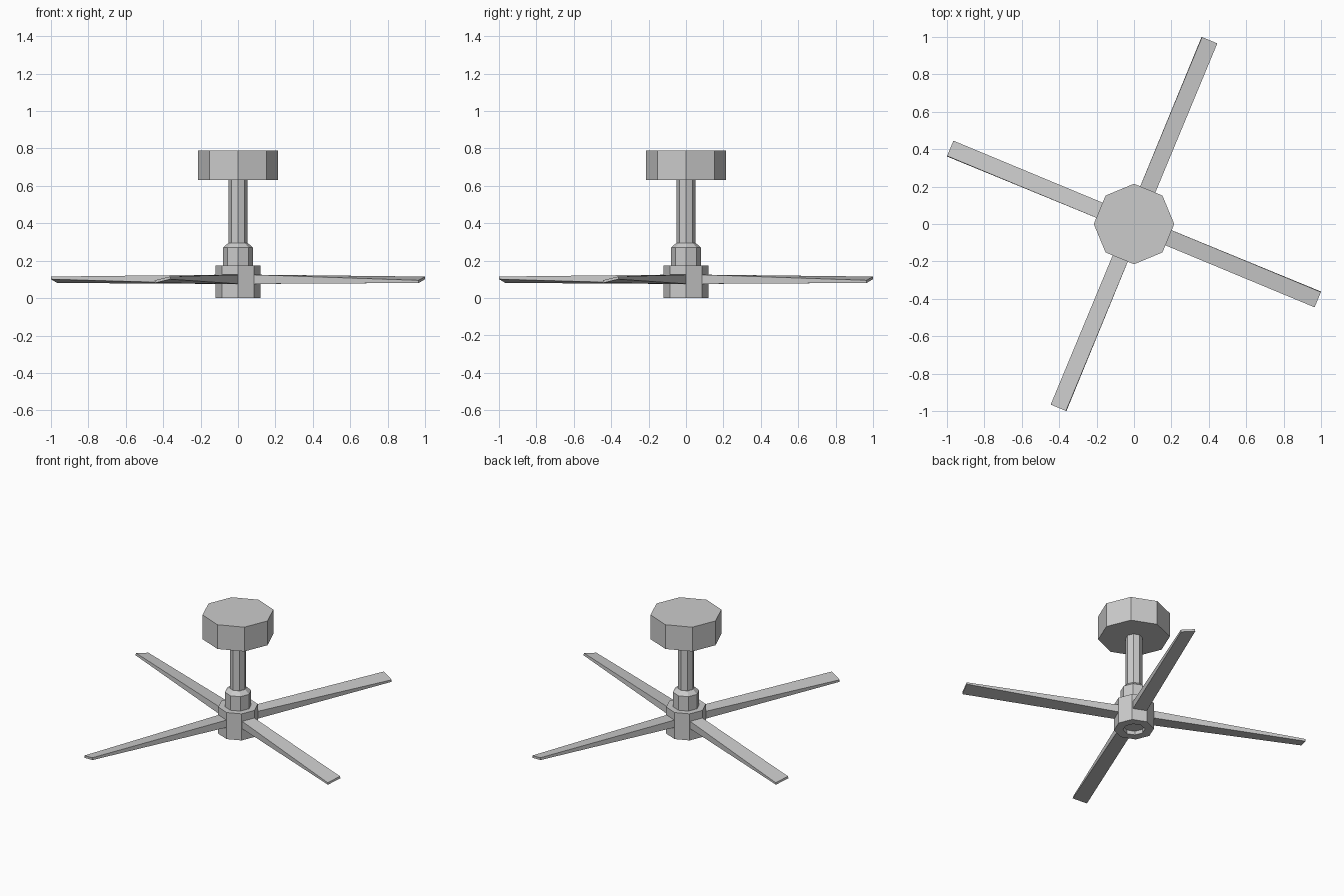
import bpy, math

if "Cube" in bpy.data.objects:
    bpy.data.objects.remove(bpy.data.objects["Cube"])

SIDES = 8


def make_object(name, verts, faces):
    mesh = bpy.data.meshes.new(name)
    mesh.from_pydata(verts, [], faces)
    mesh.update()
    obj = bpy.data.objects.new(name, mesh)
    bpy.context.collection.objects.link(obj)
    return obj


def lathe(name, profile):
    """Flat-faced octagonal solid from (radius, z) points listed bottom to top, capped."""
    verts, faces = [], []
    for r, z in profile:
        for i in range(SIDES):
            a = 2 * math.pi * i / SIDES
            verts.append((r * math.cos(a), r * math.sin(a), z))
    for k in range(len(profile) - 1):
        for i in range(SIDES):
            j = (i + 1) % SIDES
            a, b = k * SIDES, (k + 1) * SIDES
            faces.append((a + i, a + j, b + j, b + i))
    faces.append(tuple(reversed(range(SIDES))))
    top = (len(profile) - 1) * SIDES
    faces.append(tuple(range(top, top + SIDES)))
    return make_object(name, verts, faces)


# Ceiling mount, rod and collar
lathe("ceiling_mount", [(0.215, 0.63), (0.215, 0.79)])
lathe("down_rod", [(0.05, 0.28), (0.05, 0.64)])
lathe("rod_collar", [(0.08, 0.165), (0.08, 0.27), (0.052, 0.295)])

# Motor hub with a shallow recess underneath
lathe("motor_hub", [(0.066, 0.025), (0.066, 0.0), (0.12, 0.0), (0.12, 0.175)])

# Blades: square thick root twisting into a thin pitched tip, one per alternate hub face
root = [(-0.041, 0.076), (0.046, 0.076), (0.046, 0.125), (-0.041, 0.125)]
tip = [(-0.040, 0.081), (0.049, 0.101), (0.046, 0.115), (-0.042, 0.095)]
for n in range(4):
    verts = [(0.10, y, z) for y, z in root] + [(1.062, y, z) for y, z in tip]
    faces = [(i, i + 4, (i + 1) % 4 + 4, (i + 1) % 4) for i in range(4)]
    faces += [(0, 1, 2, 3), (7, 6, 5, 4)]
    faces = [tuple(reversed(f)) for f in faces]
    blade = make_object(f"blade_{n + 1}", verts, faces)
    blade.rotation_euler.z = math.radians(-22.5 + 90 * n)
